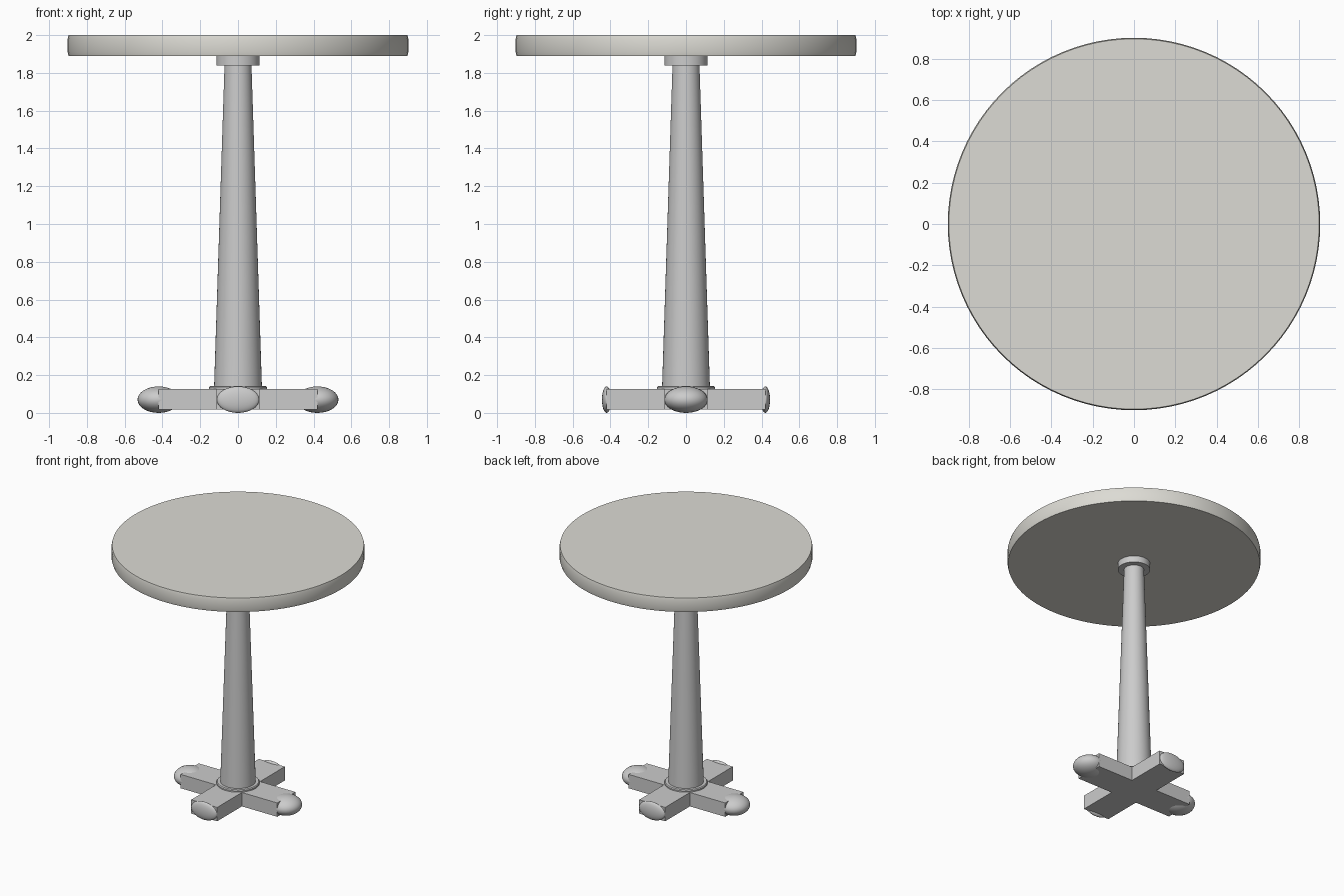
import bpy, bmesh, math

if "Cube" in bpy.data.objects:
    bpy.data.objects.remove(bpy.data.objects["Cube"])


def material(name, rgb):
    m = bpy.data.materials.new(name)
    m.diffuse_color = (*rgb, 1)
    m.use_nodes = True
    m.node_tree.nodes["Principled BSDF"].inputs["Base Color"].default_value = m.diffuse_color
    return m


top_mat = material("warm_top", (0.72, 0.71, 0.66))
metal = material("metal", (0.60, 0.61, 0.63))


def add_object(name, bm, mat):
    bmesh.ops.recalc_face_normals(bm, faces=bm.faces)
    me = bpy.data.meshes.new(name)
    bm.to_mesh(me)
    bm.free()
    ob = bpy.data.objects.new(name, me)
    bpy.context.collection.objects.link(ob)
    me.materials.append(mat)
    return ob


def smooth(ob, angle):
    bpy.ops.object.select_all(action='DESELECT')
    ob.select_set(True)
    bpy.context.view_layer.objects.active = ob
    bpy.ops.object.shade_smooth_by_angle(angle=math.radians(angle))


def lathe(name, profile, mat, n=64):
    """Capped solid of revolution from (radius, z) points."""
    bm = bmesh.new()
    rings = [[bm.verts.new((r * math.cos(2 * math.pi * i / n),
                            r * math.sin(2 * math.pi * i / n), z))
              for i in range(n)] for r, z in profile]
    for a, b in zip(rings, rings[1:]):
        for i in range(n):
            j = (i + 1) % n
            bm.faces.new((a[i], a[j], b[j], b[i]))
    bm.faces.new(rings[0])
    bm.faces.new(rings[-1])
    smooth(add_object(name, bm, mat), 30)


# round top with a slightly proud edge band
lathe("table_top", [(0.897, 1.89), (0.902, 1.91), (0.902, 1.98), (0.897, 2.0)], top_mat, 96)

# collar, tapered column and base ring
lathe("top_collar", [(0.115, 1.84), (0.115, 1.89)], metal)
lathe("column", [(0.127, 0.125), (0.071, 1.85)], metal)
lathe("base_ring", [(0.153, 0.12), (0.153, 0.136), (0.148, 0.143)], metal)

# cross-shaped base, extruded from a plus outline
w, length = 0.113, 0.42
corner = [(length, -w), (length, w), (w, w)]
bm = bmesh.new()
outline = []
for k in range(4):
    c, s = [(1, 0), (0, 1), (-1, 0), (0, -1)][k]
    outline += [bm.verts.new((c * x - s * y, s * x + c * y, 0.017)) for x, y in corner]
face = bm.faces.new(outline)
ext = bmesh.ops.extrude_face_region(bm, geom=[face], use_keep_orig=True)
up = [v for v in ext["geom"] if isinstance(v, bmesh.types.BMVert)]
bmesh.ops.translate(bm, verts=up, vec=(0, 0, 0.109))
add_object("cross_base", bm, metal)

# ellipsoid feet: full on the x arms, flattened on the y arms
for name, x, y, ry in (("left_foot", -0.42, 0, 0.115), ("right_foot", 0.42, 0, 0.115),
                       ("front_foot", 0, -0.42, 0.025), ("back_foot", 0, 0.42, 0.025)):
    bm = bmesh.new()
    bmesh.ops.create_uvsphere(bm, u_segments=32, v_segments=16, radius=1)
    bmesh.ops.scale(bm, verts=bm.verts, vec=(0.112, ry, 0.07))
    bmesh.ops.translate(bm, verts=bm.verts, vec=(x, y, 0.07))
    smooth(add_object(name, bm, metal), 60)
